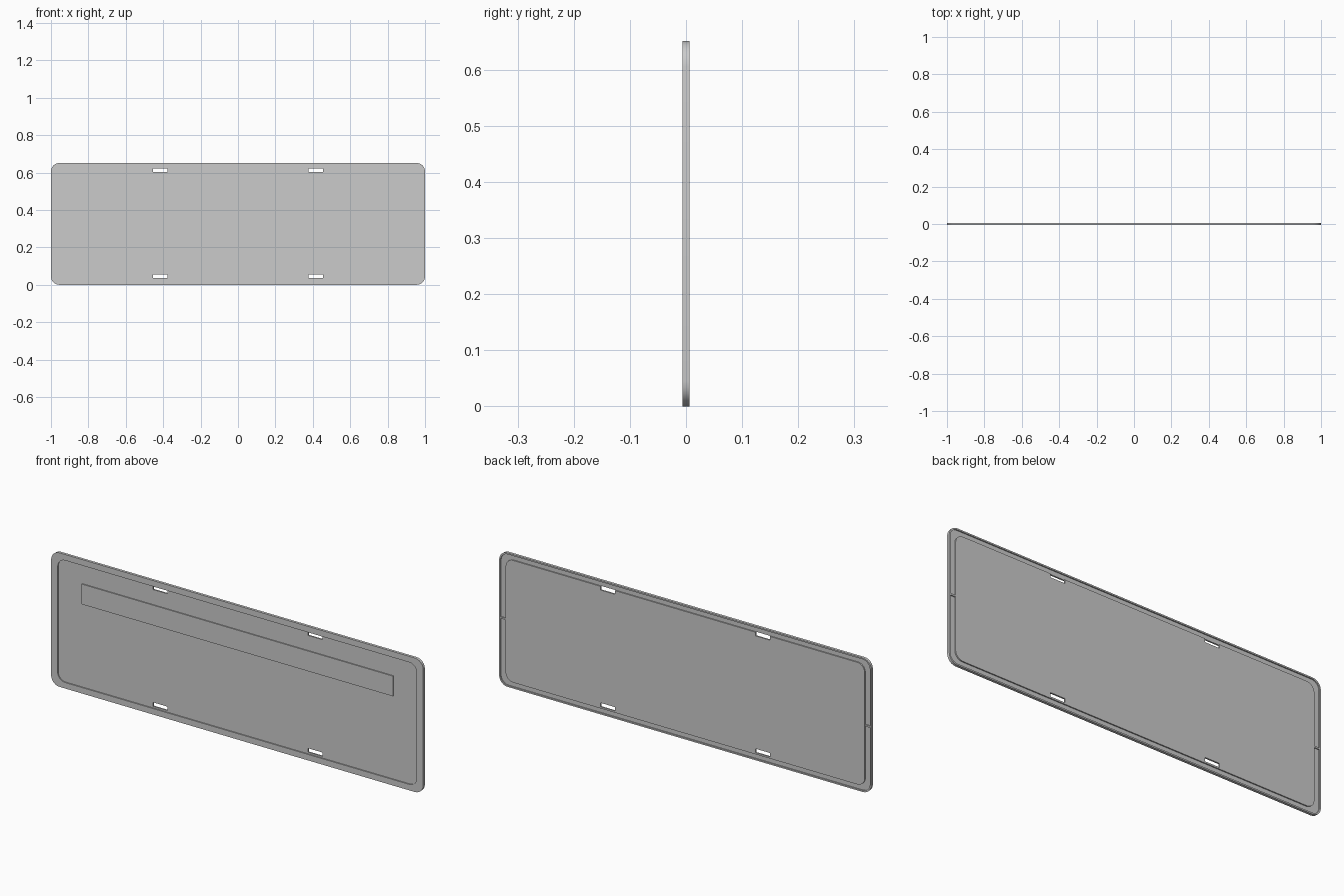
import bpy, bmesh, math

if "Cube" in bpy.data.objects:
    bpy.data.objects.remove(bpy.data.objects["Cube"])

W, H = 2.0, 0.651          # overall plate size
FRONT, BACK = -0.0065, 0.0065
FLOOR, WEB = -0.001, 0.001  # recessed front floor, back of the rim


def rounded_loop(bm, inset_x, inset_z, radius, y, seg=6):
    """Ring of vertices around a rounded rectangle in the XZ plane."""
    hx, hz = W / 2 - inset_x - radius, H / 2 - inset_z - radius
    ring = []
    for i, (sx, sz) in enumerate([(1, 1), (-1, 1), (-1, -1), (1, -1)]):
        for k in range(seg + 1):
            a = math.pi / 2 * (i + k / seg)
            ring.append(bm.verts.new((sx * hx + radius * math.cos(a), y,
                                      H / 2 + sz * hz + radius * math.sin(a))))
    return ring


def finish(bm, name):
    bmesh.ops.recalc_face_normals(bm, faces=bm.faces)
    mesh = bpy.data.meshes.new(name)
    bm.to_mesh(mesh)
    bm.free()
    obj = bpy.data.objects.new(name, mesh)
    bpy.context.collection.objects.link(obj)
    return obj


def add_box(bm, x0, x1, y0, y1, z0, z1):
    verts = bmesh.ops.create_cube(bm, size=1)["verts"]
    for v in verts:
        v.co = (x1 if v.co.x > 0 else x0,
                y1 if v.co.y > 0 else y0,
                z1 if v.co.z > 0 else z0)


# Pressed plate: front recess, rim, outer lip and raised back panel
bm = bmesh.new()
profile = [  # inset x, inset z, corner radius, y
    (0.035, 0.029, 0.040, FLOOR),
    (0.035, 0.029, 0.040, FRONT),
    (0.000, 0.000, 0.045, FRONT),
    (0.000, 0.000, 0.045, BACK),
    (0.007, 0.007, 0.040, BACK),
    (0.007, 0.007, 0.040, WEB),
    (0.035, 0.029, 0.040, WEB),
    (0.035, 0.029, 0.040, BACK),
]
rings = [rounded_loop(bm, *p) for p in profile]
for a, b in zip(rings, rings[1:]):
    n = len(a)
    for i in range(n):
        j = (i + 1) % n
        bm.faces.new((a[i], a[j], b[j], b[i]))
bm.faces.new(rings[0])
bm.faces.new(rings[-1])
plate = finish(bm, "plate")

# Four mounting slots cut through the plate
bm = bmesh.new()
for s in (-1, 1):
    for z0, z1 in ((0.037, 0.056), (0.604, 0.622)):
        add_box(bm, s * 0.416 - 0.039, s * 0.416 + 0.039, -0.1, 0.1, z0, z1)
cutter = finish(bm, "slot_cutter")
cutter.hide_render = True
cutter.hide_set(True)
cut = plate.modifiers.new("slots", "BOOLEAN")
cut.operation = "DIFFERENCE"
cut.solver = "EXACT"
cut.object = cutter

# Raised strip on the front
bm = bmesh.new()
add_box(bm, -0.837, 0.837, -0.006, FLOOR + 0.0005, 0.433, 0.531)
finish(bm, "raised_strip")

# Small ribs bridging the back groove halfway up each side
bm = bmesh.new()
for s in (-1, 1):
    add_box(bm, s * 0.980 - 0.016, s * 0.980 + 0.016,
            WEB - 0.0005, BACK - 0.0005, 0.322, 0.330)
finish(bm, "side_ribs")

# Smooth the rounded corners while keeping edges sharp
bpy.ops.object.select_all(action="DESELECT")
plate.select_set(True)
bpy.context.view_layer.objects.active = plate
bpy.ops.object.shade_smooth_by_angle(angle=math.radians(30))
